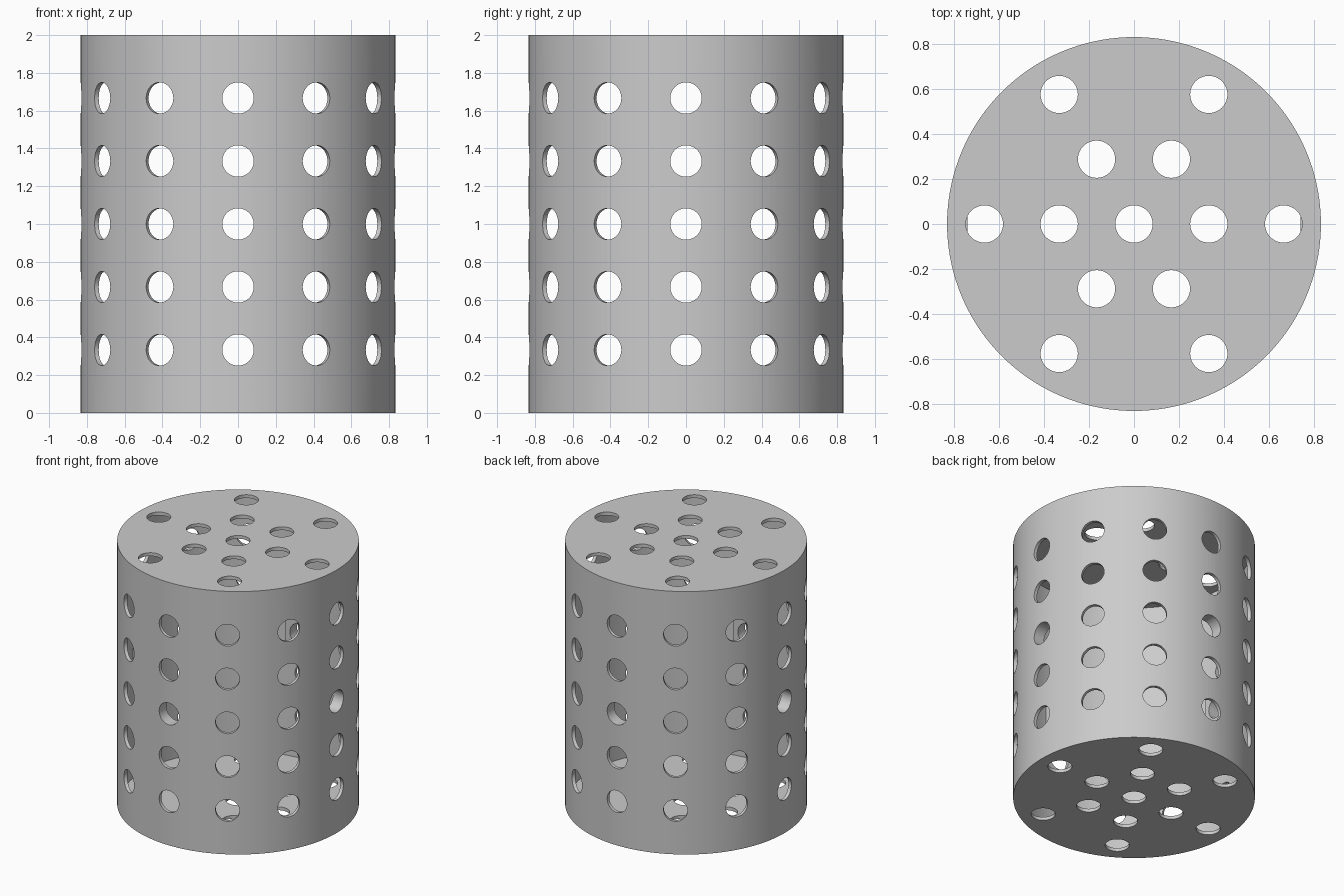
import bpy
import bmesh
import math
from mathutils import Matrix, Vector

RADIUS, HEIGHT, WALL = 0.833, 2.0, 0.025
HOLE = 0.083

default = bpy.data.objects.get("Cube")
if default:
    bpy.data.objects.remove(default, do_unlink=True)

grey = bpy.data.materials.new("light_grey")
grey.use_nodes = True
colour = (0.6, 0.6, 0.6, 1)
grey.diffuse_color = colour
grey.node_tree.nodes["Principled BSDF"].inputs["Base Color"].default_value = colour


def add_cylinder(bm, radius, depth, matrix, sides):
    return bmesh.ops.create_cone(bm, cap_ends=True, segments=sides, radius1=radius,
                                 radius2=radius, depth=depth, matrix=matrix)["verts"]


def make_object(name, bm):
    mesh = bpy.data.meshes.new(name)
    bm.to_mesh(mesh)
    bm.free()
    mesh.materials.append(grey)
    obj = bpy.data.objects.new(name, mesh)
    bpy.context.collection.objects.link(obj)
    return obj


def drill(obj, cutter):
    mod = obj.modifiers.new("holes", "BOOLEAN")
    mod.operation = "DIFFERENCE"
    mod.solver = "EXACT"
    mod.object = cutter
    bpy.ops.object.select_all(action="DESELECT")
    obj.select_set(True)
    bpy.context.view_layer.objects.active = obj
    bpy.ops.object.modifier_apply(modifier=mod.name)
    bpy.ops.object.shade_smooth_by_angle(angle=math.radians(30))


# Closed hollow drum: outer skin plus inward-facing inner skin
bm = bmesh.new()
middle = Matrix.Translation((0, 0, HEIGHT / 2))
add_cylinder(bm, RADIUS, HEIGHT, middle, 144)
inner = add_cylinder(bm, RADIUS - WALL, HEIGHT - 2 * WALL, middle, 144)
bmesh.ops.reverse_faces(bm, faces=list({f for v in inner for f in v.link_faces}))
drum = make_object("perforated_drum", bm)

# Small square bosses inside the wall at mid height
bm = bmesh.new()
for k in range(4):
    turn = Matrix.Rotation(k * math.pi / 2, 4, "Z")
    place = turn @ Matrix.Translation((0.777, 0, HEIGHT / 2))
    bmesh.ops.create_cube(bm, size=1, matrix=place @ Matrix.Diagonal((0.07, 0.24, 0.24, 1)))
bosses = make_object("inner_bosses", bm)

# Cutters: twelve columns of five wall holes, and rings of holes in both ends
bm = bmesh.new()
lie_down = Matrix.Rotation(math.pi / 2, 4, "Y")
for k in range(12):
    turn = Matrix.Rotation(k * math.pi / 6, 4, "Z")
    for row in range(1, 6):
        place = turn @ Matrix.Translation((0.8, 0, row * HEIGHT / 6)) @ lie_down
        add_cylinder(bm, HOLE, 0.2, place, 40)

spots = [Vector((0, 0, 0))]
for ring in (1 / 3, 2 / 3):
    spots += [Vector((ring * math.cos(k * math.pi / 3), ring * math.sin(k * math.pi / 3), 0))
              for k in range(6)]
for z in (0, HEIGHT):
    for spot in spots:
        add_cylinder(bm, HOLE, 0.2, Matrix.Translation(spot + Vector((0, 0, z))), 40)
cutter = make_object("hole_cutter", bm)
cutter.hide_render = True

drill(drum, cutter)
drill(bosses, cutter)
bpy.data.objects.remove(cutter, do_unlink=True)
